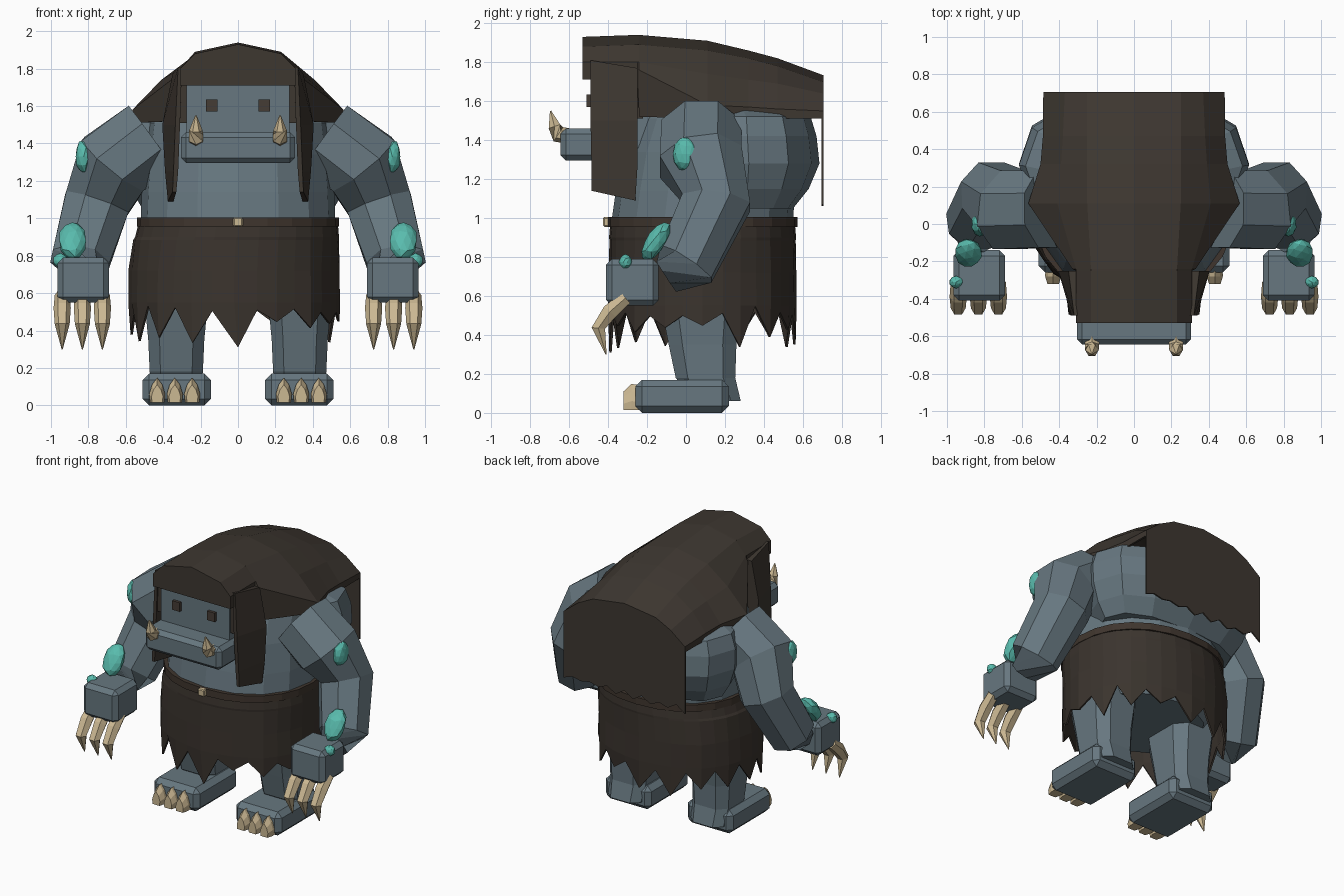
import bpy, bmesh, math, random
from mathutils import Vector

random.seed(7)
if "Cube" in bpy.data.objects:
    bpy.data.objects.remove(bpy.data.objects["Cube"], do_unlink=True)


def material(name, r, g, b):
    m = bpy.data.materials.new(name)
    m.use_nodes = True
    m.diffuse_color = (r, g, b, 1)
    m.node_tree.nodes["Principled BSDF"].inputs["Base Color"].default_value = (r, g, b, 1)
    return m


SKIN = material("slate skin", .135, .185, .215)
HAIR = material("dark hair", .047, .038, .030)
HIDE = material("hide skirt", .043, .034, .027)
LEATHER = material("belt leather", .050, .036, .027)
BONE = material("bone", .60, .48, .29)
TEAL = material("teal crystal", .10, .50, .42)
EYE = material("eye brown", .06, .045, .035)


def finish(name, bm, mat, mirror=False, thick=0):
    bmesh.ops.recalc_face_normals(bm, faces=bm.faces)
    me = bpy.data.meshes.new(name)
    bm.to_mesh(me)
    bm.free()
    me.materials.append(mat)
    ob = bpy.data.objects.new(name, me)
    bpy.context.collection.objects.link(ob)
    if thick:
        mod = ob.modifiers.new("thickness", 'SOLIDIFY')
        mod.thickness = thick
        mod.offset = -1
    if mirror:
        ob.modifiers.new("mirror", 'MIRROR')
    return ob


def loft(bm, rings, closed=True, caps=(True, True)):
    rows = [[bm.verts.new(p) for p in r] for r in rings]
    n = len(rows[0])
    for a, b in zip(rows, rows[1:]):
        for i in range(n if closed else n - 1):
            j = (i + 1) % n
            bm.faces.new((a[i], a[j], b[j], b[i]))
    if caps[0]:
        bm.faces.new(rows[0])
    if caps[1]:
        bm.faces.new(rows[-1])


def ring(cx, cy, xr, yr, z, n=8, power=2.0, phase=0.0):
    """Horizontal superellipse ring; index 0 faces the front when phase is 0."""
    pts = []
    for i in range(n):
        a = -math.pi / 2 + (i + phase) * math.tau / n
        c, s = math.cos(a), math.sin(a)
        pts.append(Vector((cx + xr * math.copysign(abs(c) ** (2 / power), c),
                           cy + yr * math.copysign(abs(s) ** (2 / power), s), z)))
    return pts


def tube(bm, path, radii, n=8):
    path = [Vector(p) for p in path]
    rings = []
    for i, p in enumerate(path):
        t = (path[min(i + 1, len(path) - 1)] - path[max(i - 1, 0)]).normalized()
        u = Vector((0, 1, 0)) if abs(t.y) < .8 else Vector((1, 0, 0))
        u = (u - t * u.dot(t)).normalized()
        v = t.cross(u)
        angles = [(k + .5) * math.tau / n for k in range(n)]
        rings.append([p + (u * math.cos(a) + v * math.sin(a)) * radii[i] for a in angles])
    loft(bm, rings)


def box(name, lo, hi, mat, bevel=0, mirror=False):
    bm = bmesh.new()
    bmesh.ops.create_cube(bm, size=1)
    for v in bm.verts:
        v.co = [(lo[k] + hi[k]) / 2 + v.co[k] * (hi[k] - lo[k]) for k in range(3)]
    if bevel:
        bmesh.ops.bevel(bm, geom=bm.edges[:], offset=bevel, segments=1, affect='EDGES')
    return finish(name, bm, mat, mirror)


# Trunk and the wide hump on its back: z, half width, front y, back y
trunk = [(.55, .42, -.28, .44), (.68, .50, -.34, .51), (1.0, .52, -.38, .55),
         (1.14, .515, -.36, .56), (1.34, .50, -.32, .56), (1.51, .48, -.26, .56), (1.62, .36, -.20, .45)]
hump = [(1.05, .51, .08, .55), (1.15, .57, .0, .63), (1.28, .615, -.04, .685), (1.42, .615, -.04, .67),
        (1.52, .58, -.02, .64), (1.58, .44, .0, .56)]
for name, rows, n, power in (("trunk", trunk, 16, 2.2), ("back_hump", hump, 12, 2.4)):
    bm = bmesh.new()
    loft(bm, [ring(0, (f + b) / 2, w, (b - f) / 2, z, n, power) for z, w, f, b in rows])
    finish(name, bm, SKIN)

# Head, jaw, eyes and tusks
box("head", (-.275, -.49, 1.36), (.275, .05, 1.78), SKIN)
box("jaw", (-.305, -.645, 1.295), (.305, -.28, 1.46), SKIN, .028)
box("eyes", (.11, -.51, 1.57), (.17, -.48, 1.635), EYE, 0, True)
bm = bmesh.new()
tube(bm, [(.225, -.60, 1.42), (.225, -.655, 1.43), (.225, -.675, 1.47), (.225, -.695, 1.55)],
     [.04, .044, .036, .004], 6)
finish("tusks", bm, BONE, True)

# Hair shell: half profiles at successive depths
bm = bmesh.new()
stations = [
    (-.53, [(0, 1.93), (.23, 1.88), (.31, 1.80), (.31, 1.76), (.31, 1.71)]),
    (-.25, [(0, 1.94), (.23, 1.89), (.31, 1.80), (.31, 1.77), (.31, 1.71)]),
    (-.24, [(0, 1.94), (.23, 1.89), (.31, 1.80), (.33, 1.76), (.33, 1.52)]),
    (.11, [(0, 1.91), (.25, 1.86), (.41, 1.74), (.565, 1.58), (.565, 1.51)]),
    (.32, [(0, 1.86), (.25, 1.82), (.39, 1.71), (.50, 1.57), (.50, 1.51)]),
    (.47, [(0, 1.82), (.25, 1.78), (.38, 1.69), (.487, 1.56), (.487, 1.51)]),
    (.70, [(0, 1.735), (.25, 1.70), (.37, 1.64), (.485, 1.55), (.485, 1.51)])]
loft(bm, [[(-x, y, z) for x, z in h[:0:-1]] + [(x, y, z) for x, z in h] for y, h in stations],
     closed=False, caps=(True, False))
finish("hair_cap", bm, HAIR, thick=.015)

# Hanging back sheet with a ragged hem
bm = bmesh.new()
top = [(x, z) for x, z in stations[-1][1][:4]]
outline = [(-x, z) for x, z in top[:0:-1]] + top
hem = 15
for i in range(hem):
    x = .485 * (1 - 2 * i / (hem - 1))
    outline.append((x, 1.075 + (i % 2) * .03 + random.uniform(-.015, .015)))
loft(bm, [[(x, y, z) for x, z in outline] for y in (.695, .705)])
finish("hair_back", bm, HAIR)

# Side locks and temple strips
bm = bmesh.new()
loft(bm, [
    [(.30, -.49, 1.81), (.32, -.49, 1.81), (.35, -.25, 1.77), (.30, -.25, 1.77)],
    [(.31, -.49, 1.50), (.335, -.49, 1.50), (.405, -.25, 1.50), (.32, -.25, 1.50)],
    [(.32, -.485, 1.25), (.345, -.485, 1.25), (.39, -.25, 1.25), (.33, -.25, 1.25)],
    [(.33, -.485, 1.14), (.35, -.485, 1.14), (.375, -.26, 1.09), (.345, -.26, 1.09)]])
finish("side_locks", bm, HAIR, True)
box("temple_hair", (.265, -.48, 1.51), (.31, -.22, 1.78), HAIR, 0, True)

# Arms
bm = bmesh.new()
tube(bm, [(.465, .08, 1.435), (.665, .075, 1.29), (.755, .155, 1.08), (.845, .0, .765), (.84, -.10, .70)],
     [.222, .23, .19, .168, .10])
finish("arms", bm, SKIN, True)
box("hands", (.69, -.41, .55), (.965, -.14, .79), SKIN, .03, True)
bm = bmesh.new()
for x in (.725, .832, .94):
    tube(bm, [(x, -.31, .59), (x, -.39, .52), (x, -.45, .435), (x, -.41, .30)],
         [.040, .046, .040, .003], 6)
finish("hand_claws", bm, BONE, True)

# Crystal growths on the arms: centre, size, tilt
bm = bmesh.new()
for c, s, tilt in [((.825, .0, 1.33), (.046, .068, .092), 0),
                   ((.885, -.155, .88), (.074, .06, .10), -.45),
                   ((.95, -.31, .775), (.04, .035, .038), 0)]:
    made = bmesh.ops.create_icosphere(bm, subdivisions=2, radius=1)["verts"]
    for v in made:
        p = v.co * random.uniform(.92, 1.05)
        p = Vector((p.x * s[0], p.y * s[1], p.z * s[2]))
        v.co = Vector(c) + Vector((p.x, p.y - tilt * p.z, p.z))
finish("arm_crystals", bm, TEAL, True)

# Legs, feet and toenails
bm = bmesh.new()
leg = [(.66, .08, .185, .225), (.50, .08, .172, .208), (.35, .085, .157, .182),
       (.18, .10, .149, .16), (.06, .16, .137, .127)]
loft(bm, [ring(.33, cy, w, d, z, 8, 3.4, .5) for z, cy, w, d in leg])
finish("legs", bm, SKIN, True)
box("feet", (.145, -.26, 0), (.51, .22, .17), SKIN, .035, True)
bm = bmesh.new()
half_nail = [(.038, .015), (.043, .06), (.028, .11)]
nail = half_nail + [(0, .148)] + [(-x, z) for x, z in half_nail[::-1]]
for x in (.245, .338, .432):
    loft(bm, [[(x + px * k, y, .015 + (pz - .015) * k) for px, pz in nail]
              for y, k in ((-.21, .95), (-.28, 1), (-.32, .72))])
finish("toenails", bm, BONE, True)

# Ragged skirt with soft pleats and a torn hem
bm = bmesh.new()
tips = 16
rows = [ring(cx, .085, w, d, z, tips * 2, 2.15) for z, cx, w, d in
        ((.96, 0, .535, .475), (.90, -.005, .545, .48), (.885, -.01, .55, .478),
         (.72, -.02, .56, .48), (.55, -.02, .562, .48), (.45, -.018, .555, .475))]
for r, row in enumerate(rows):
    for i, p in enumerate(row):
        if r > 2:
            k = random.uniform(-.006, .006) + (.008 if i % 4 == 0 else -.008)
            p.x, p.y = p.x * (1 + k), .085 + (p.y - .085) * (1 + k)
        if r == len(rows) - 1:
            p.z = random.uniform(.32, .45) if i % 2 == 0 else random.uniform(.49, .55)
rows[-1][0].xz = (0, .31)
loft(bm, rows, caps=(False, False))
finish("skirt", bm, HIDE, thick=.012)

# Belt and buckle
bm = bmesh.new()
loft(bm, [ring(0, .085, .54, .487, z, 24, 2.2) for z in (.955, 1.005)])
finish("belt", bm, LEATHER)
box("buckle", (-.026, -.425, .955), (.026, -.39, 1.005), BONE, .006)
